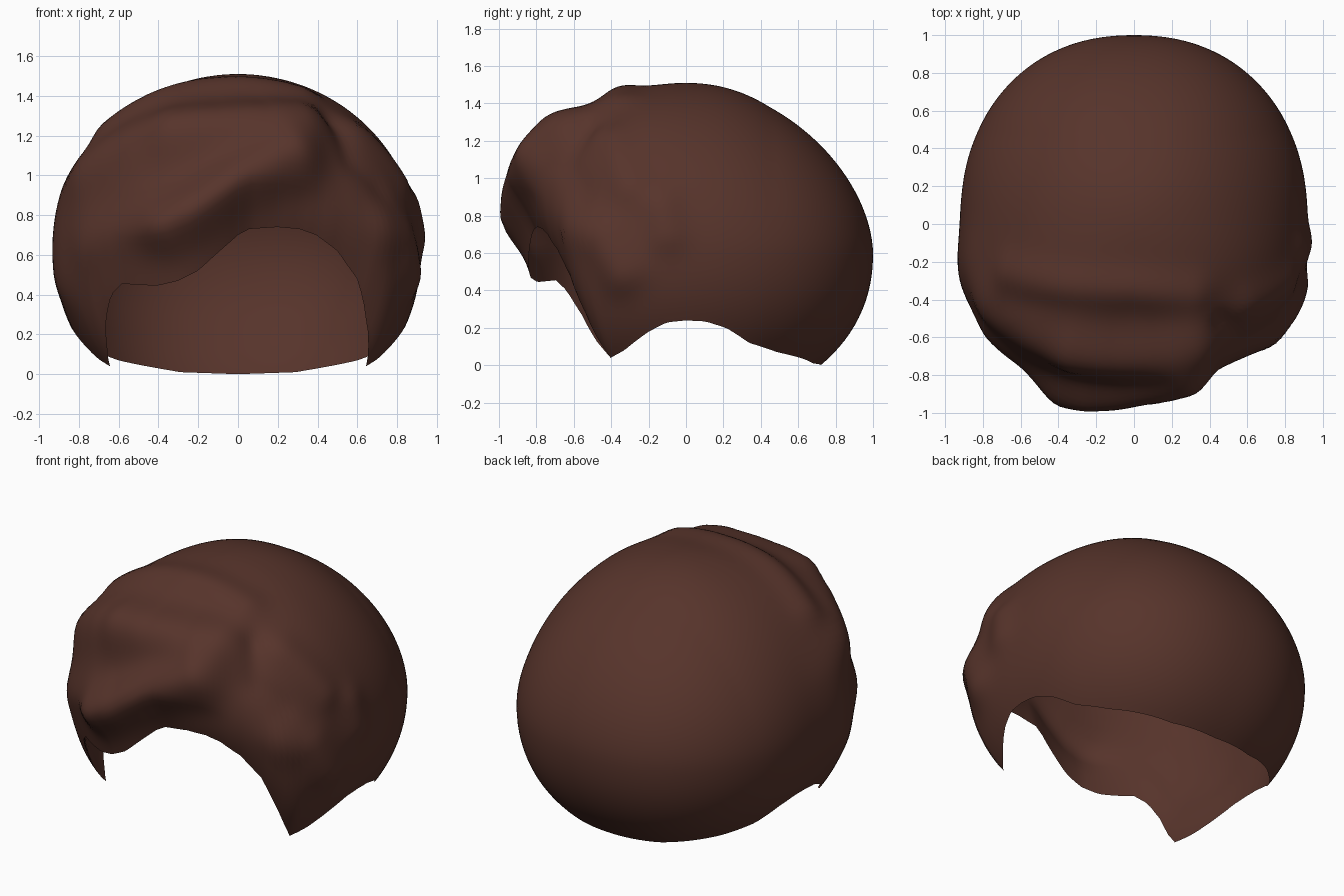
import bpy, bmesh
from math import radians, sin, cos, pi
from mathutils import Vector

cube = bpy.data.objects.get("Cube")
if cube:
    bpy.data.objects.remove(cube)

CENTRE = Vector((0, 0, 0.6))

# Swept locks: path points, height (negative is a groove), width
LOCKS = [
    # rolled fringe
    ([(-.32, -.82, .73), (-.17, -.9, .83), (.03, -.86, .96), (.25, -.78, 1.05)], .135, .15),
    # low end of the fringe
    ([(-.72, -.58, .66), (-.5, -.74, .68)], .035, .15),
    # middle wave
    ([(-.3, -.68, 1.22), (-.1, -.72, 1.25), (.15, -.7, 1.26), (.28, -.62, 1.22)], .115, .17),
    # low end of the wave
    ([(-.74, -.44, 1.03), (-.55, -.58, 1.14)], .06, .17),
    # front of the crown
    ([(-.65, -.26, 1.23), (-.35, -.33, 1.4), (0, -.35, 1.46), (.3, -.36, 1.38)], .04, .11),
    # parting
    ([(.45, -.5, 1.24), (.53, -.58, 1.05), (.66, -.52, .92)], -.04, .07),
    # side locks
    ([(.58, -.4, 1.18), (.8, -.3, .95)], .035, .1),
    ([(.7, -.55, .72), (.8, -.44, .68), (.85, -.34, .5)], .05, .12),
    ([(.88, -.13, .85), (.9, -.1, .7)], .03, .1),
    ([(-.87, -.25, .9), (-.87, -.3, .5)], .035, .2),
]

# Lower edge: azimuth from the front towards the left, height
TEMPLE = [(58, .04), (65, .08), (76, .18), (83, .23), (90, .24), (97, .235),
          (105, .2), (115, .12), (129, .07), (157, .01), (180, 0)]
FRONT = [(-53.5, .14), (-50, .27), (-45, .4), (-40, .455), (-34, .45), (-27, .445),
         (-20, .47), (-13.5, .52), (-7, .61), (0, .7), (4, .73), (14, .74), (22, .73),
         (28, .7), (36, .62), (44, .48), (49.5, .3), (54, .15)]
EDGE = [(-a, z) for a, z in reversed(TEMPLE)] + FRONT + TEMPLE

# Inward curl of the lower edge: azimuth, amount
CURL = [(-180, .02), (-70, .01), (-58, 0), (-50, .035), (-20, .035), (5, .1), (40, .1),
        (50, .07), (58, 0), (70, .01), (180, .02)]


def lookup(table, a):
    for (a0, v0), (a1, v1) in zip(table, table[1:]):
        if a0 <= a <= a1:
            return v0 + (v1 - v0) * (a - a0) / (a1 - a0)


def direction(a, elev):
    a = radians(a)
    return Vector((sin(a) * cos(elev), -cos(a) * cos(elev), sin(elev)))


def skull(d):
    """Radius of the plain rounded head form, fuller at the front."""
    blend = min(1, max(0, .5 - d.y))
    ring = 2.2 + .1 * blend
    arch = 1.78 + .42 * blend if d.z > 0 else 2.15
    ay = 1.0 if d.y > 0 else .9
    az = .91 if d.z > 0 else .84 + .04 * blend
    flat = (abs(d.x / .92) ** ring + abs(d.y / ay) ** ring) ** (1 / ring)
    return (flat ** arch + abs(d.z / az) ** arch) ** (-1 / arch)


def distance(q, path):
    best = 9
    for a, b in zip(path, path[1:]):
        a, b = Vector(a), Vector(b)
        ab = b - a
        t = min(1, max(0, (q - a).dot(ab) / ab.length_squared))
        best = min(best, (q - a - ab * t).length)
    return best


def relief(d):
    """Height of the locks above the head form."""
    q = CENTRE + d * skull(d)
    return sum(height * 2.718 ** -((distance(q, path) / width) ** 2)
               for path, height, width in LOCKS)


def edge_elevation(a):
    lo, hi, z = -1.4, 1.0, lookup(EDGE, a)
    for _ in range(24):
        mid = (lo + hi) / 2
        d = direction(a, mid)
        if CENTRE.z + d.z * skull(d) < z:
            lo = mid
        else:
            hi = mid
    return lo


# Outer hair runs from crown to edge, then the thin lining returns to the crown
bm = bmesh.new()
OUTER, INNER, STEP = 48, 24, 2
LINING = .035
rows = [(i / OUTER, False) for i in range(1, OUTER + 1)]
rows += [(1 - (i / INNER) ** 1.5, True) for i in range(1, INNER)]
columns = []
for a in range(-180, 180, STEP):
    low = edge_elevation(a)
    curl = lookup(CURL, a)
    column = []
    for t, lining in rows:
        d = direction(a, pi / 2 + (low - pi / 2) * t)
        fade = min(1, .2 + (1 - t) * 5)
        if lining:
            r = (skull(d) + .6 * fade * relief(d)) * (1 - LINING * min(1, (1 - t) * 9))
        else:
            r = skull(d) + fade * relief(d)
        p = d * r
        p.xy *= 1 - curl * max(0, (t - .72) / .28) ** 2
        column.append(bm.verts.new(CENTRE + p))
    columns.append(column)

up = Vector((0, 0, 1))
crown = bm.verts.new(CENTRE + up * (skull(up) + relief(up)))
inner_crown = bm.verts.new(CENTRE + up * skull(up) * (1 - LINING))
for i, c in enumerate(columns):
    n = columns[(i + 1) % len(columns)]
    bm.faces.new((crown, c[0], n[0]))
    for j in range(len(rows) - 1):
        bm.faces.new((c[j], c[j + 1], n[j + 1], n[j]))
    bm.faces.new((c[-1], inner_crown, n[-1]))
bmesh.ops.recalc_face_normals(bm, faces=bm.faces)

mesh = bpy.data.meshes.new("hair")
bm.to_mesh(mesh)
bm.free()
obj = bpy.data.objects.new("hair", mesh)
bpy.context.collection.objects.link(obj)

# Colour
brown = bpy.data.materials.new("dark brown")
brown.use_nodes = True
colour = (.095, .034, .024, 1)
brown.diffuse_color = colour
brown.node_tree.nodes["Principled BSDF"].inputs["Base Color"].default_value = colour
mesh.materials.append(brown)

bpy.context.view_layer.objects.active = obj
obj.select_set(True)
bpy.ops.object.shade_smooth_by_angle(angle=radians(50))
